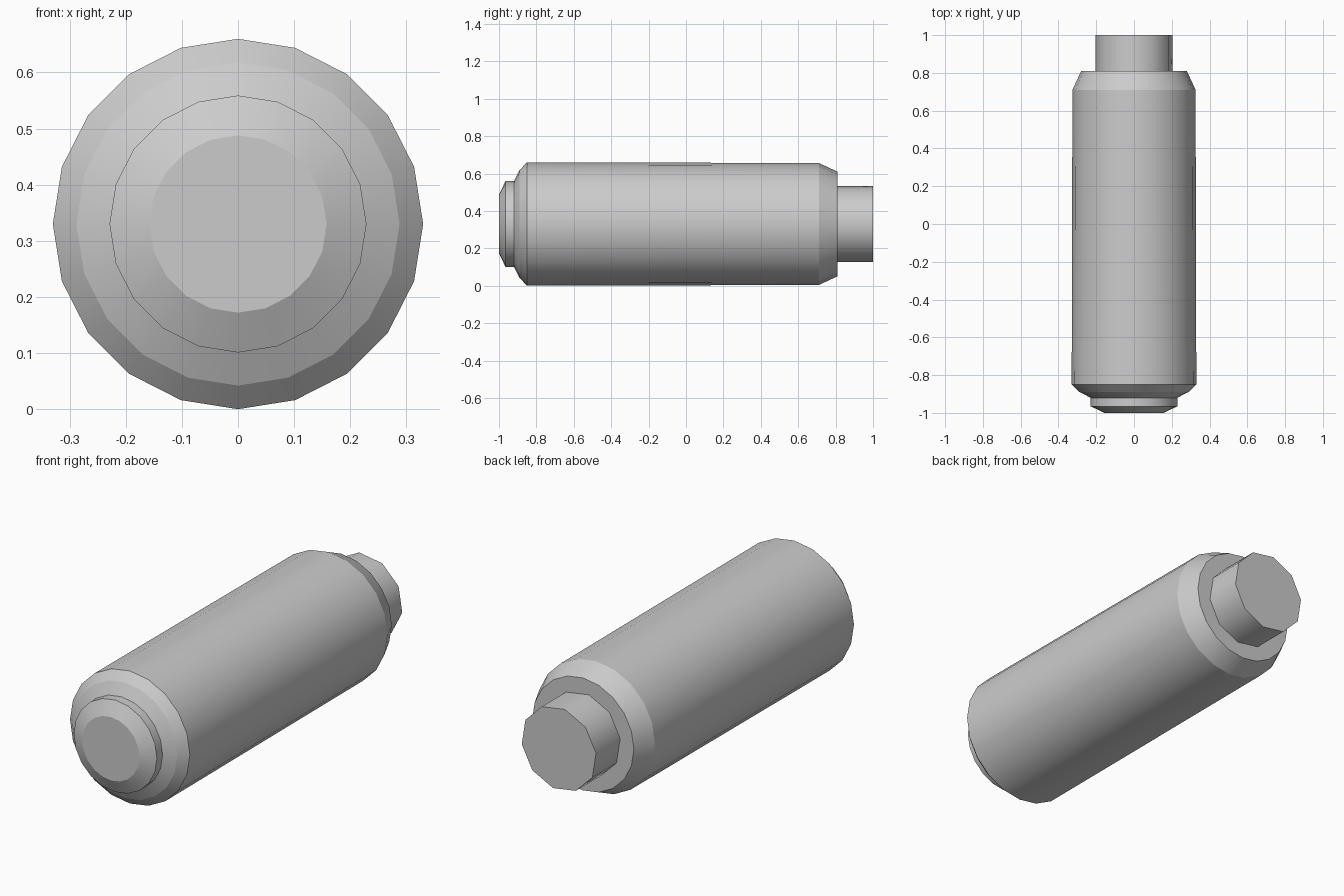
import bpy
import bmesh
from math import cos, sin, radians, tau

AXIS_Z = 0.33

cube = bpy.data.objects.get("Cube")
if cube:
    bpy.data.objects.remove(cube, do_unlink=True)

grey = bpy.data.materials.new("plain grey")
grey.use_nodes = True
grey.diffuse_color = (0.6, 0.6, 0.6, 1)
grey.node_tree.nodes["Principled BSDF"].inputs["Base Color"].default_value = (0.6, 0.6, 0.6, 1)


def ring(bm, y, radius, sides, start):
    """Closed loop of edges around the long axis."""
    verts = []
    for i in range(sides):
        a = radians(start) + tau * i / sides
        verts.append(bm.verts.new((radius * cos(a), y, AXIS_Z + radius * sin(a))))
    edges = [bm.edges.new((verts[i - 1], verts[i])) for i in range(sides)]
    return verts, edges


def tube(bm, profile, sides, start):
    """Rings along the axis, joined by bands; returns the rings."""
    rings = [ring(bm, y, r, sides, start) for y, r in profile]
    for (a, _), (b, _) in zip(rings, rings[1:]):
        for i in range(sides):
            bm.faces.new((a[i - 1], a[i], b[i], b[i - 1]))
    return rings


def finish(bm, name):
    """Smooth around the axis, crisp between bands."""
    bmesh.ops.recalc_face_normals(bm, faces=bm.faces)
    for f in bm.faces:
        f.smooth = True
    for e in bm.edges:
        if abs(e.verts[0].co.y - e.verts[1].co.y) < 1e-5:
            e.smooth = False
    mesh = bpy.data.meshes.new(name)
    bm.to_mesh(mesh)
    bm.free()
    mesh.materials.append(grey)
    obj = bpy.data.objects.new(name, mesh)
    bpy.context.collection.objects.link(obj)


# Barrel with stepped nose, chamfered tail and a ten-sided socket in the nose
bm = bmesh.new()
outer = tube(bm, [(-1, 0.158), (-0.965, 0.229), (-0.92, 0.229), (-0.89, 0.288),
                  (-0.85, 0.33), (0.71, 0.326), (0.81, 0.28)], 20, 90)
bm.faces.new(outer[-1][0])
socket = tube(bm, [(-1, 0.128), (-0.9, 0.128)], 10, 99)
bm.faces.new(socket[-1][0])
bmesh.ops.bridge_loops(bm, edges=outer[0][1] + socket[0][1])
finish(bm, "barrel")

# Ten-sided stub at the back
bm = bmesh.new()
stub = tube(bm, [(0.8, 0.207), (1, 0.207)], 10, 99)
for verts, _ in stub:
    bm.faces.new(verts)
finish(bm, "rear_stub")
